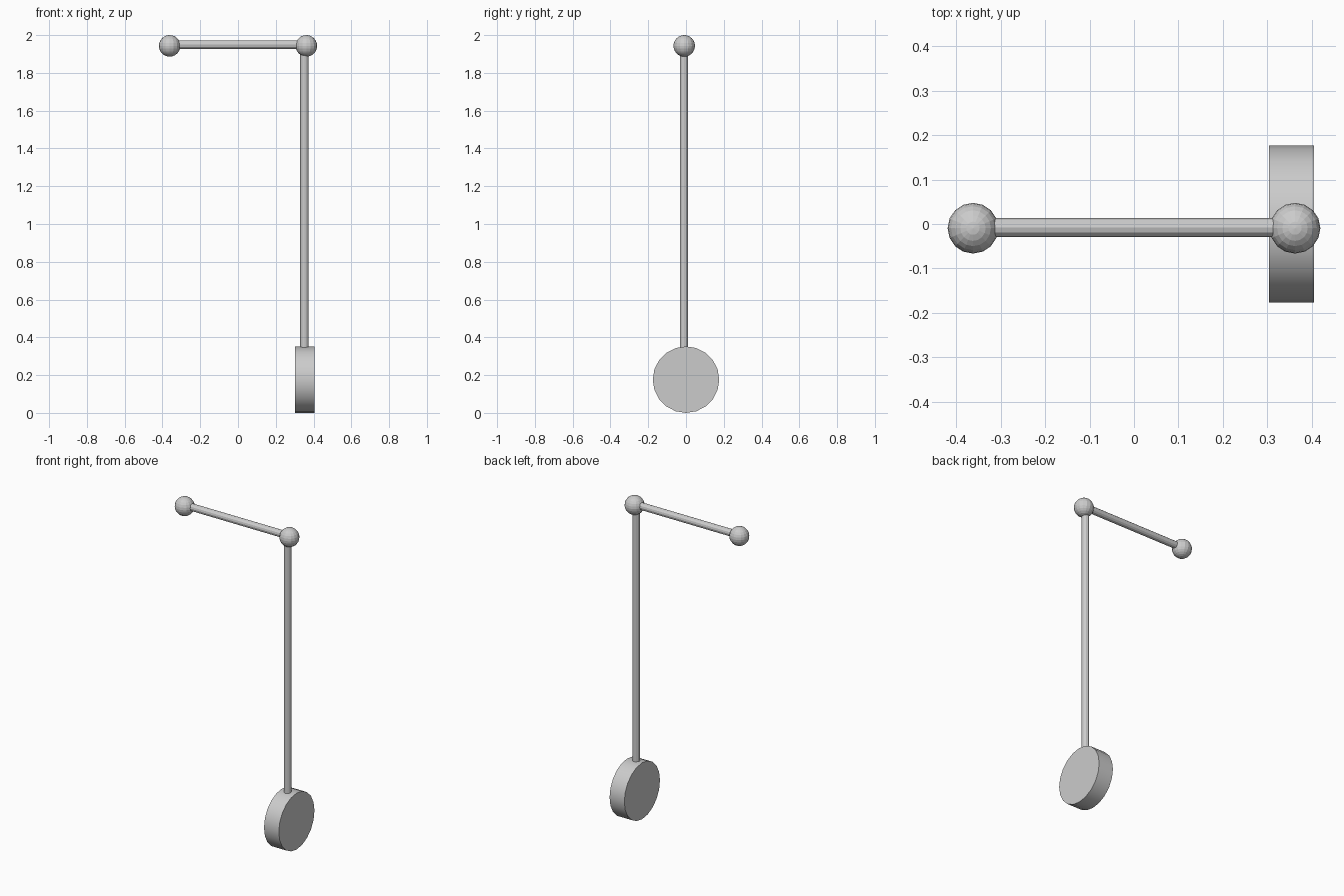
import bpy
from math import pi, radians

if "Cube" in bpy.data.objects:
    bpy.data.objects.remove(bpy.data.objects["Cube"])

SX, SY, SZ = 0.362, -0.0095, 1.943   # ball centres (mirrored in x)
BALL_R, ROD_R = 0.057, 0.0215


def cylinder(name, sides, radius, length, centre, rotation=(0, 0, 0)):
    bpy.ops.mesh.primitive_cylinder_add(vertices=sides, radius=radius, depth=length,
                                        location=centre, rotation=rotation)
    bpy.context.object.name = name
    return bpy.context.object


# Ball joints at both ends of the cross bar
for side, x in (("left", -SX), ("right", SX)):
    bpy.ops.mesh.primitive_uv_sphere_add(segments=16, ring_count=12, radius=BALL_R,
                                         location=(x, SY, SZ))
    bpy.context.object.name = side + "_ball"

# Horizontal cross bar between the balls
cylinder("cross_bar", 12, ROD_R, 2 * SX, (0, -0.008, 1.949), (0, pi / 2, 0))

# Vertical rod, from the right ball into the disc
bottom = 0.30
cylinder("hanging_rod", 12, ROD_R, SZ - bottom, (0.351, -0.010, (SZ + bottom) / 2))

# Round weight with a smooth rim and flat faces
cylinder("disc_weight", 20, 0.176, 0.102, (0.354, 0, 0.176), (0, pi / 2, 0))
bpy.ops.object.shade_smooth_by_angle(angle=radians(30))
